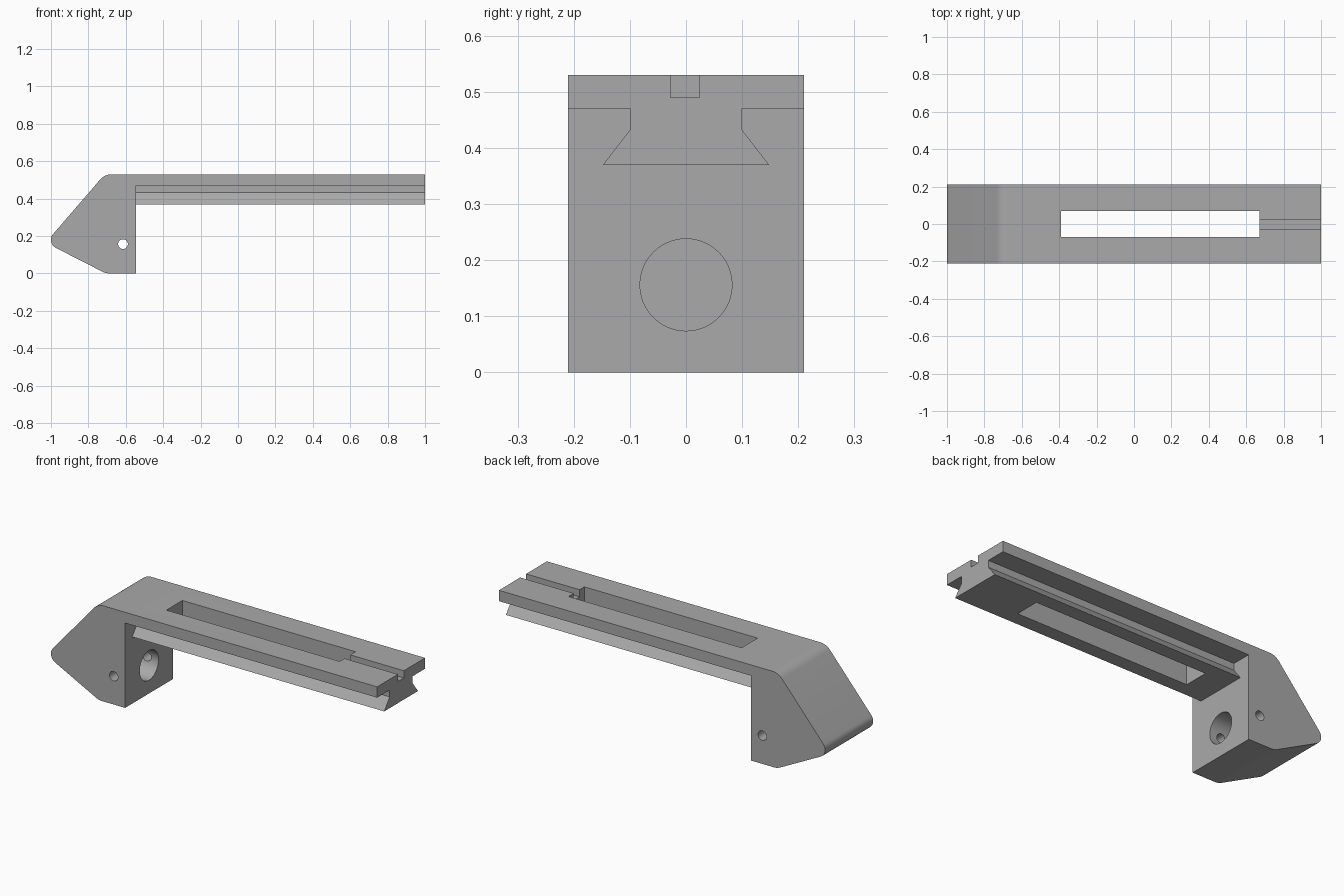
import bpy
import math
from mathutils import Vector

cube = bpy.data.objects.get("Cube")
if cube:
    bpy.data.objects.remove(cube, do_unlink=True)

grey = bpy.data.materials.new("plain_grey")
grey.use_nodes = True
grey.diffuse_color = (0.4, 0.4, 0.4, 1)
grey.node_tree.nodes["Principled BSDF"].inputs["Base Color"].default_value = (0.4, 0.4, 0.4, 1)


def fillet(corner, before, after, radius, steps=10):
    """Arc points that round one corner of a 2D profile."""
    c, a, b = Vector(corner), Vector(before), Vector(after)
    u, v = (a - c).normalized(), (b - c).normalized()
    half = u.angle(v) / 2
    centre = c + (u + v).normalized() * radius / math.sin(half)
    reach = radius / math.tan(half)
    start, end = c + u * reach - centre, c + v * reach - centre
    sweep = start.angle(end)
    return [centre + (start * math.sin(sweep * (1 - i / steps))
                      + end * math.sin(sweep * i / steps)) / math.sin(sweep)
            for i in range(steps + 1)]


def prism(name, profile, axis, low, high):
    """Extrude a profile along x (points are y, z) or y (points are x, z)."""
    def place(p, t):
        return (t, p[0], p[1]) if axis == "x" else (p[0], t, p[1])
    n = len(profile)
    verts = [place(p, t) for t in (low, high) for p in profile]
    faces = [tuple(range(n))[::-1], tuple(range(n, 2 * n))]
    faces += [(i, (i + 1) % n, (i + 1) % n + n, i + n) for i in range(n)]
    mesh = bpy.data.meshes.new(name)
    mesh.from_pydata(verts, [], faces)
    obj = bpy.data.objects.new(name, mesh)
    bpy.context.collection.objects.link(obj)
    bpy.context.view_layer.objects.active = obj
    bpy.ops.object.mode_set(mode="EDIT")
    bpy.ops.mesh.select_all(action="SELECT")
    bpy.ops.mesh.normals_make_consistent(inside=False)
    bpy.ops.object.mode_set(mode="OBJECT")
    return obj


def rect(a0, a1, z0, z1):
    return [(a0, z0), (a1, z0), (a1, z1), (a0, z1)]


def circle(a, z, r, n=48):
    return [(a + r * math.cos(2 * math.pi * i / n), z + r * math.sin(2 * math.pi * i / n))
            for i in range(n)]


FACE_X, TOP, UNDER, HALF = -0.545, 0.53, 0.37, 0.21

# Side silhouette: wedge head with rounded corners and a long arm
heel, nose, brow = (-0.706, 0), (-1.0285, 0.1645), (-0.713, TOP)
foot, tip = (FACE_X, 0), (1, TOP)
outline = [foot, (FACE_X, UNDER), (1, UNDER), tip]
outline += fillet(brow, tip, nose, 0.08)
outline += fillet(nose, brow, heel, 0.048)
outline += fillet(heel, nose, foot, 0.09)
body = prism("dovetail_arm_body", outline, "y", -HALF, HALF)
body.data.materials.append(grey)

# Dovetail channels under both edges of the arm
channel = [(0.1, 0.47), (0.1, 0.432), (0.148, UNDER), (0.148, 0.3), (0.3, 0.3), (0.3, 0.47)]
cutters = [prism("channel_cutter", [(s * y, z) for y, z in channel], "x", FACE_X, 1.1)
           for s in (1, -1)]

# Long through slot, shallow end groove, round socket and cross pin hole
cutters += [
    prism("slot_cutter", rect(-0.39, 0.672, 0.3, 0.6), "y", -0.07, 0.07),
    prism("groove_cutter", rect(-0.028, 0.024, 0.49, 0.6), "x", 0.6, 1.1),
    prism("socket_cutter", circle(0, 0.156, 0.082), "x", -0.79, -0.5),
    prism("pin_hole_cutter", circle(-0.615, 0.157, 0.026, 32), "y", -0.3, 0.3),
]
bpy.context.view_layer.objects.active = body
for cutter in cutters:
    cutter.hide_render = True
    mod = body.modifiers.new("cut", "BOOLEAN")
    mod.operation = "DIFFERENCE"
    mod.solver = "EXACT"
    mod.object = cutter
    bpy.ops.object.modifier_apply(modifier=mod.name)
    bpy.data.objects.remove(cutter, do_unlink=True)

# Smooth the rounded corners and holes, keep edges sharp
bpy.ops.object.select_all(action="DESELECT")
body.select_set(True)
bpy.ops.object.shade_smooth_by_angle(angle=math.radians(20))
